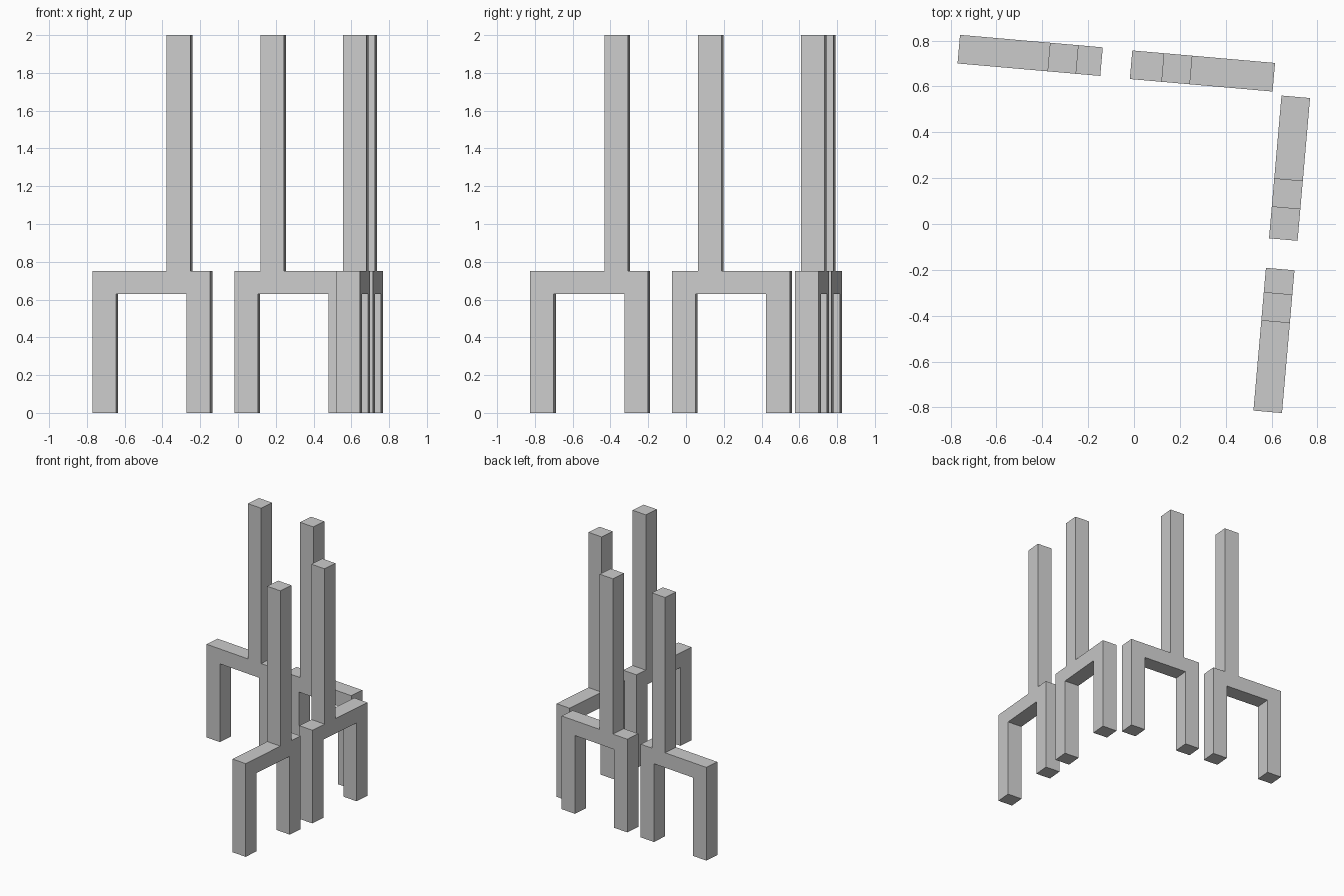
import bpy, bmesh
from math import radians
from mathutils import Matrix

if "Cube" in bpy.data.objects:
    bpy.data.objects.remove(bpy.data.objects["Cube"])

L, T = 0.625, 0.125          # chair length, bar thickness
SEAT_LOW, SEAT_TOP, TOP = 0.63, 0.75, 2.0


def chair_frame(name, x, y, angle, post):
    """Flat chair silhouette (two legs, seat bar, tall post) given thickness."""
    outline = [(0, 0), (T, 0), (T, SEAT_LOW), (L - T, SEAT_LOW), (L - T, 0), (L, 0),
               (L, SEAT_TOP), (post + T, SEAT_TOP), (post + T, TOP),
               (post, TOP), (post, SEAT_TOP), (0, SEAT_TOP)]
    bm = bmesh.new()
    face = bm.faces.new([bm.verts.new((u - L / 2, -T / 2, z)) for u, z in outline])
    ext = bmesh.ops.extrude_face_region(bm, geom=[face])
    verts = [v for v in ext["geom"] if isinstance(v, bmesh.types.BMVert)]
    bmesh.ops.translate(bm, vec=(0, T, 0), verts=verts)
    # make sure the starting cap is kept
    if not any(all(abs(v.co.y + T / 2) < 1e-5 for v in f.verts) for f in bm.faces):
        bm.faces.new([v for v in bm.verts if v.co.y < 0])
    bmesh.ops.recalc_face_normals(bm, faces=bm.faces)
    me = bpy.data.meshes.new(name)
    bm.to_mesh(me)
    bm.free()
    ob = bpy.data.objects.new(name, me)
    ob.matrix_world = Matrix.Translation((x, y, 0)) @ Matrix.Rotation(radians(angle), 4, "Z")
    bpy.context.collection.objects.link(ob)


# A row of two frames along the back, repeated a quarter turn round on the right
pair = [("outer", -0.453, 0.7355, 0.394), ("inner", 0.2985, 0.6675, 0.138)]
for name, x, y, post in pair:
    chair_frame("back_chair_" + name, x, y, -5, post)
    chair_frame("right_chair_" + name, 1.346 - y, x - 0.055, 85, post)
